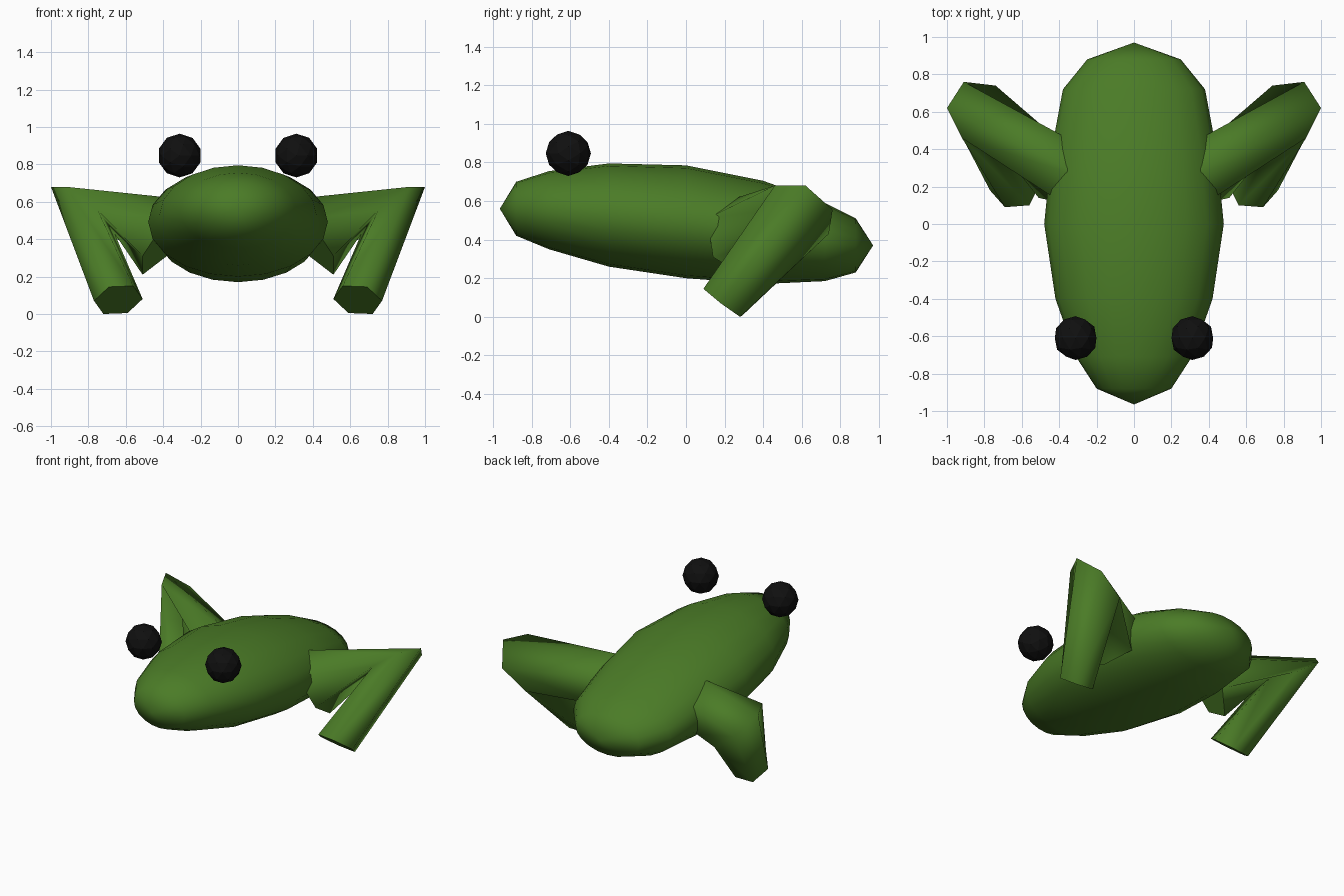
import bpy, bmesh
from math import sin, cos, pi
from mathutils import Vector, Matrix

if "Cube" in bpy.data.objects:
    bpy.data.objects.remove(bpy.data.objects["Cube"])


def material(name, rgb):
    mat = bpy.data.materials.new(name)
    mat.use_nodes = True
    colour = (*rgb, 1)
    mat.diffuse_color = colour
    mat.node_tree.nodes["Principled BSDF"].inputs["Base Color"].default_value = colour
    return mat


green = material("leaf green", (0.07, 0.2, 0.02))
black = material("eye black", (0.005, 0.005, 0.005))


def finish(bm, name, mat):
    bmesh.ops.recalc_face_normals(bm, faces=bm.faces)
    mesh = bpy.data.meshes.new(name)
    bm.to_mesh(mesh)
    bm.free()
    mesh.materials.append(mat)
    obj = bpy.data.objects.new(name, mesh)
    bpy.context.collection.objects.link(obj)
    return obj


def bridge(bm, first, second):
    n = len(first)
    for i in range(n):
        j = (i + 1) % n
        bm.faces.new((first[i], first[j], second[j], second[i])).smooth = True


# Body: oval sections along y, each given as y, half width, bottom, top
sections = [(-0.88, 0.20, 0.42, 0.70), (-0.71, 0.31, 0.35, 0.755),
            (-0.40, 0.42, 0.26, 0.795), (0.0, 0.48, 0.20, 0.785),
            (0.40, 0.44, 0.17, 0.705), (0.72, 0.38, 0.185, 0.59),
            (0.88, 0.25, 0.23, 0.51)]
SIDES = 20
bm = bmesh.new()
rings = []
for y, width, low, high in sections:
    mid, half = (low + high) / 2, (high - low) / 2
    angles = [2 * pi * i / SIDES for i in range(SIDES)]
    rings.append([bm.verts.new((width * sin(a), y, mid + half * cos(a))) for a in angles])
for first, second in zip(rings, rings[1:]):
    bridge(bm, first, second)
for ring, tip in ((rings[0], (0, -0.965, 0.56)), (rings[-1], (0, 0.97, 0.37))):
    point = bm.verts.new(tip)
    for i in range(SIDES):
        bm.faces.new((ring[i], ring[(i + 1) % SIDES], point)).smooth = True
finish(bm, "body", green)

# Hind legs: six-sided tube through hip, knee and foot.
# Each joint has a centre and two neighbouring corner offsets.
joints = [((0.38, 0.27, 0.41), (-0.13, -0.03, 0.20), (0.0, -0.16, 0.10)),
          ((0.83, 0.60, 0.555), (0.17, 0.02, 0.125), (0.09, -0.14, 0.125)),
          ((0.64, 0.19, 0.075), (0.13, -0.01, -0.005), (0.05, -0.10, 0.07))]


def hind_leg(name, side):
    bm = bmesh.new()
    rings = []
    for centre, a, b in joints:
        centre, a, b = Vector(centre), Vector(a), Vector(b)
        corners = [centre + v for v in (a, b, b - a, -a, -b, a - b)]
        rings.append([bm.verts.new((side * p.x, p.y, p.z)) for p in corners])
    for first, second in zip(rings, rings[1:]):
        bridge(bm, first, second)
    bm.faces.new(rings[0])
    bm.faces.new(rings[-1])
    finish(bm, name, green)


# Eyes: faceted balls above the head
def eye(name, side):
    bm = bmesh.new()
    place = Matrix.Translation((side * 0.312, -0.61, 0.847)) @ Matrix.Rotation(pi / 2, 4, "X")
    bmesh.ops.create_icosphere(bm, subdivisions=2, radius=0.117, matrix=place)
    finish(bm, name, black)


for label, side in (("left", 1), ("right", -1)):
    hind_leg(label + "_hind_leg", side)
    eye(label + "_eye", side)
